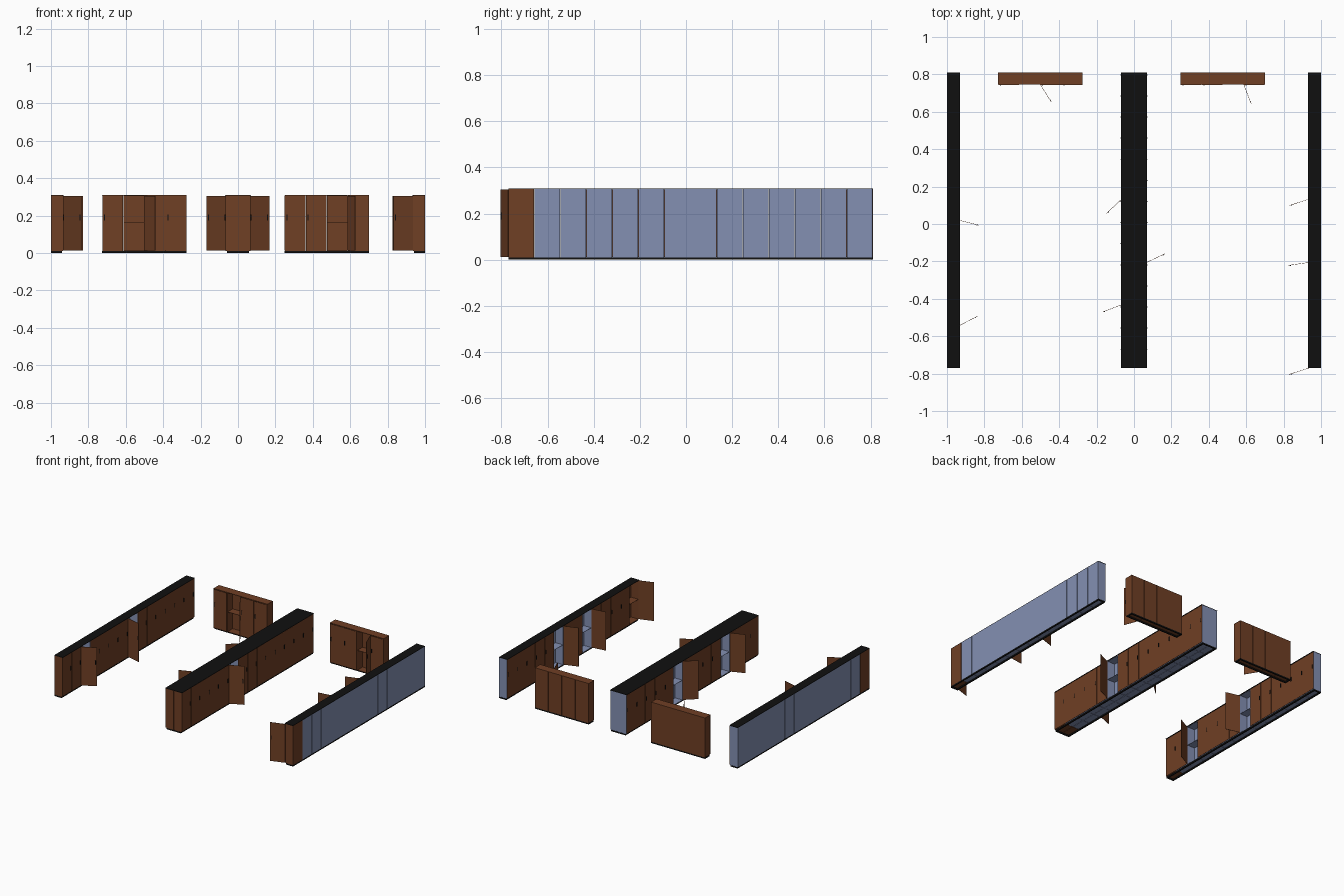
import bpy, bmesh, math
from mathutils import Matrix, Vector

if "Cube" in bpy.data.objects:
    bpy.data.objects.remove(bpy.data.objects["Cube"])

N = 14                       # lockers per long row
Y0, Y1 = -0.77, 0.81
PITCH = (Y1 - Y0) / N
DEPTH = 0.065                # carcass depth
Z0, Z1 = 0.01, 0.307
T = 0.002                    # sheet thickness


def material(name, rgb):
    m = bpy.data.materials.new(name)
    m.diffuse_color = (*rgb, 1)
    m.use_nodes = True
    m.node_tree.nodes["Principled BSDF"].inputs["Base Color"].default_value = m.diffuse_color
    return m


BROWN = material("brown_panel", (0.16, 0.05, 0.018))
BLUE = material("blue_grey_panel", (0.23, 0.28, 0.45))
BLACK = material("black_trim", (0.005, 0.005, 0.005))


def box(bm, lo, hi, mat=Matrix()):
    lo, hi = Vector(lo), Vector(hi)
    size = Matrix.Diagonal((*(hi - lo), 1))
    bmesh.ops.create_cube(bm, size=1, matrix=mat @ Matrix.Translation((lo + hi) / 2) @ size)


def finish(bm, name, mat):
    bmesh.ops.recalc_face_normals(bm, faces=bm.faces[:])
    me = bpy.data.meshes.new(name)
    bm.to_mesh(me)
    bm.free()
    me.materials.append(mat)
    bpy.context.collection.objects.link(bpy.data.objects.new(name, me))


def frame(origin, u, v):
    # local x runs along the row from the hinge, local y points out of the doors
    return Matrix(((u[0], v[0], 0, origin[0]),
                   (u[1], v[1], 0, origin[1]),
                   (0, 0, 1, 0), (0, 0, 0, 1)))


def carcass(bm, m, a):
    b = a + PITCH - 0.0015
    a += 0.0005
    box(bm, (a, 0, Z0), (b, T, Z1), m)                       # back
    for s in (a, b - T):                                     # sides
        box(bm, (s, T, Z0), (s + T, DEPTH, Z1), m)
    for z in (Z0, 0.16, Z1 - T):                             # floor, shelf, roof
        box(bm, (a + T, T, z), (b - T, DEPTH - 0.002, z + T), m)


def locker_row(name, origin, u, v, count, opened, brown_all=False):
    m = frame(origin, u, v)
    brown, blue, doors, handles = (bmesh.new() for _ in range(4))
    for i in range(count):
        a = i * PITCH
        carcass(brown if brown_all or i == 0 else blue, m, a)
        # door swings about its hinge edge
        d = (m @ Matrix.Translation((a + 0.001, DEPTH, 0))
             @ Matrix.Rotation(math.radians(opened.get(i, 0)), 4, 'Z'))
        w = PITCH - 0.002
        box(doors, (0, 0, Z0 + 0.002), (w, T, Z1 - 0.002), d)
        box(handles, (w - 0.014, T, 0.175), (w - 0.009, T + 0.003, 0.205), d)
    finish(brown, name + "_brown_lockers", BROWN)
    if brown_all:
        blue.free()
    else:
        finish(blue, name + "_blue_lockers", BLUE)
    finish(doors, name + "_doors", BROWN)
    finish(handles, name + "_handles", BLACK)


def plinth(name, x0, x1, y0, y1, w=0.008):
    # hollow kick base
    bm = bmesh.new()
    for xa, xb in ((x0, x0 + w), (x1 - w, x1)):
        box(bm, (xa, y0, 0), (xb, y1, Z0))
    for ya, yb in ((y0, y0 + w), (y1 - w, y1)):
        box(bm, (x0 + w, ya, 0), (x1 - w, yb, Z0))
    finish(bm, name, BLACK)


def top_cap(name, x0, x1):
    bm = bmesh.new()
    box(bm, (x0, Y0, Z1), (x1, Y1, 0.31))
    finish(bm, name, BLACK)


# long rows: outer left, outer right and the back-to-back centre pair
Y = (0, 1)
locker_row("left_row", (-1, Y0), Y, (1, 0), N, {2: 62, 7: 104})
locker_row("right_row", (1, Y0), Y, (-1, 0), N, {0: 108, 5: 98, 8: 108})
locker_row("centre_left_row", (-0.001, Y0), Y, (-1, 0), N, {3: 111, 8: 133})
locker_row("centre_right_row", (0.001, Y0), Y, (1, 0), N, {5: 65})

for name, x0, x1, l, r in (("left", -1, -0.93, 0, 0.01),
                           ("centre", -0.07, 0.07, 0.01, 0.01),
                           ("right", 0.93, 1, 0.01, 0)):
    top_cap(name + "_top_cap", x0, x1)
    plinth(name + "_base", x0 + l, x1 - r, Y0, Y1)

# two short banks along the back, doors facing the front
for name, x, opened in (("back_left_bank", -0.275, {2: 122}),
                        ("back_right_bank", 0.70, {1: 111})):
    locker_row(name, (x, Y1), (-1, 0), (0, -1), 4, opened, True)
    plinth(name + "_base", x - 4 * PITCH, x, Y1 - 0.055, Y1)
    bm = bmesh.new()
    box(bm, (x - 4 * PITCH, Y1 - DEPTH, Z1), (x, Y1, 0.31))
    finish(bm, name + "_top", BROWN)
